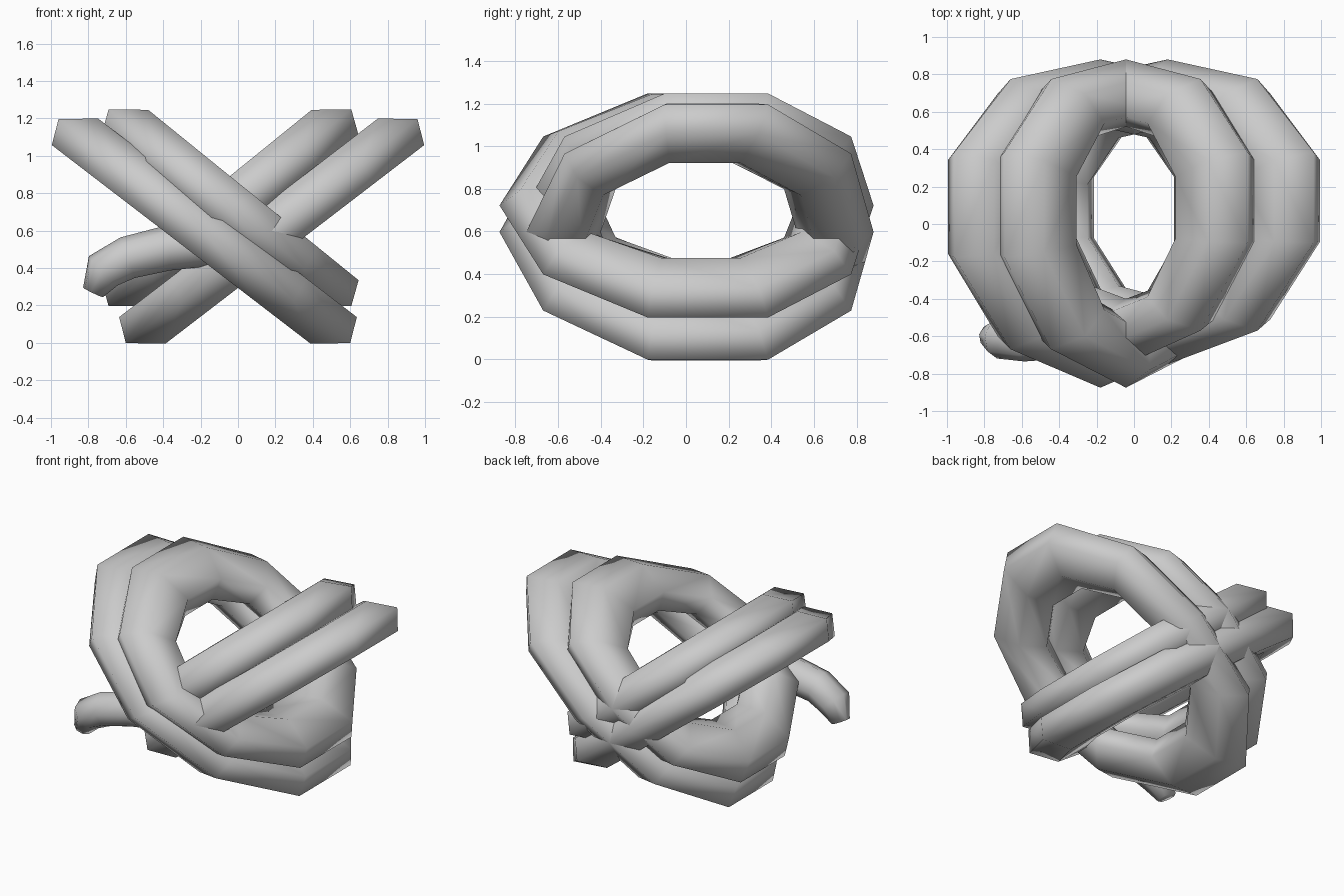
import bpy, bmesh, math
from mathutils import Vector

if "Cube" in bpy.data.objects:
    bpy.data.objects.remove(bpy.data.objects["Cube"])

SIDES = 6
THICK = 0.152  # cross-section radius across the ring plane
SHEAR = 0.063  # lean of the hexagonal section along the slope


def finish(obj, angle):
    bpy.ops.object.select_all(action='DESELECT')
    obj.select_set(True)
    bpy.context.view_layer.objects.active = obj
    bpy.ops.object.shade_smooth_by_angle(angle=math.radians(angle))


def loft(name, rings, closed, angle=75):
    """Skin a list of cross-section rings into a tube."""
    bm = bmesh.new()
    vs = [[bm.verts.new(p) for p in r] for r in rings]
    n, m = len(vs), len(vs[0])
    for i in range(n if closed else n - 1):
        a, b = vs[i], vs[(i + 1) % n]
        for j in range(m):
            k = (j + 1) % m
            bm.faces.new((a[j], a[k], b[k], b[j]))
    if not closed:
        bm.faces.new(vs[0])
        bm.faces.new(vs[-1])
    bmesh.ops.recalc_face_normals(bm, faces=bm.faces)
    me = bpy.data.meshes.new(name)
    bm.to_mesh(me)
    bm.free()
    obj = bpy.data.objects.new(name, me)
    bpy.context.collection.objects.link(obj)
    finish(obj, angle)


def ring_loop(name, cx, cz, tilt, flip, r_out, r_in, y_out, y_in):
    """Ten-sided tilted ring; y lists run from back pole to front pole."""
    u = Vector((flip * math.cos(tilt), 0, -math.sin(tilt)))
    nrm = Vector((flip * math.sin(tilt), 0, math.cos(tilt)))
    f = [0, 0.615, 1, 1, 0.615, 0]
    half = list(zip(f, y_out, y_in))
    stations = half + [(-a, b, c) for a, b, c in half[-2:0:-1]]
    rings = []
    for s, yo, yi in stations:
        outer = u * (s * r_out) + Vector((cx, yo, cz))
        inner = u * (s * r_in) + Vector((cx, yi, cz))
        mid, h = (outer + inner) / 2, (outer - inner) / 2
        rings.append([mid + h * math.cos(t) + (nrm * THICK + u * SHEAR) * math.sin(t)
                      for t in (2 * math.pi * j / SIDES for j in range(SIDES))])
    loft(name, rings, True)


# Crossing strands: left-leaning ones reach further forward
long_out = [0.88, 0.775, 0.385, -0.18, -0.67, -0.875]
long_in = [0.52, 0.46, 0.21, -0.09, -0.39, -0.50]
short_out = [0.88, 0.775, 0.385, -0.10, -0.57, -0.75]
short_in = [0.52, 0.46, 0.21, -0.07, -0.33, -0.40]
for label, flip, yo, yi in (("left", 1, long_out, long_in),
                            ("right", -1, short_out, short_in)):
    ring_loop("outer_loop_" + label, -0.18 * flip, 0.597, math.radians(37.5),
              flip, 0.983, 0.54, yo, yi)
    ring_loop("inner_loop_" + label, -0.043, 0.722, math.radians(39),
              flip, 0.835, 0.39, yo, yi)

# Loose strand end drooping at the front left
path = [((0.02, -0.56, 0.55), 0.12), ((-0.38, -0.60, 0.505), 0.12),
        ((-0.59, -0.62, 0.455), 0.115), ((-0.72, -0.61, 0.385), 0.11),
        ((-0.775, -0.60, 0.27), 0.06)]
pts = [Vector(p) for p, r in path]
rings = []
for i, (p, r) in enumerate(path):
    d = (pts[min(i + 1, len(pts) - 1)] - pts[max(i - 1, 0)]).normalized()
    side = d.cross(Vector((0, 0, 1))).normalized()
    up = side.cross(d)
    rings.append([pts[i] + side * r * math.cos(t) + up * r * math.sin(t)
                  for t in (2 * math.pi * j / 8 for j in range(8))])
loft("loose_end", rings, False)
